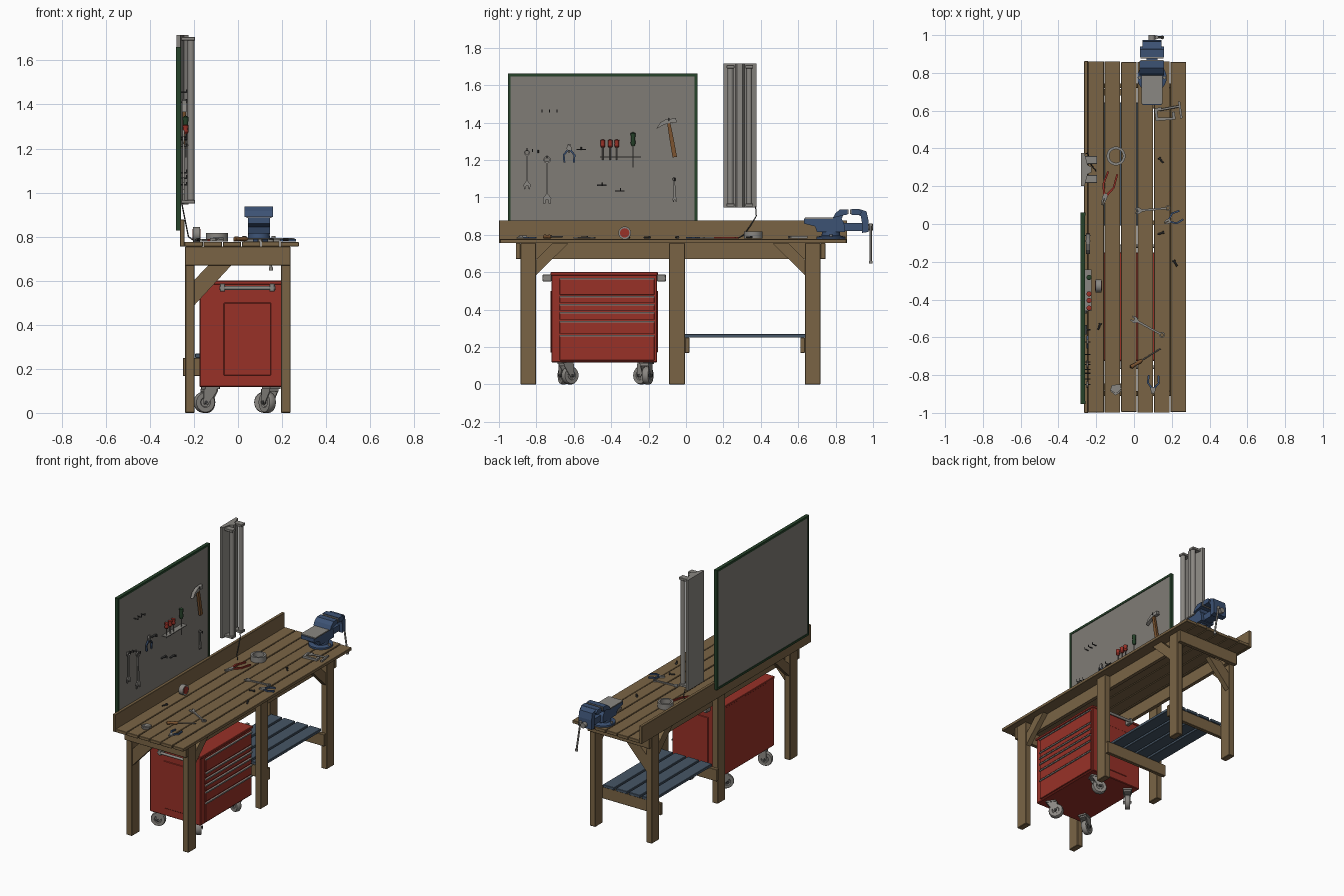
import bpy, bmesh, math, random
from mathutils import Matrix, Vector
random.seed(4)
R, T = Matrix.Rotation, Matrix.Translation
rad = math.radians

def mat(name, r, g, b):
    m = bpy.data.materials.new(name)
    m.diffuse_color = [((c / 255 + .055) / 1.055) ** 2.4 for c in (r, g, b)] + [1]
    return m

wood = mat("brown wood", 122, 100, 69)
red = mat("red paint", 152, 49, 39)
blue = mat("blue paint", 60, 82, 116)
steel = mat("light grey metal", 138, 135, 130)
board = mat("grey pegboard", 128, 124, 118)
green = mat("dark green", 38, 66, 42)
slate = mat("slate blue wood", 70, 86, 102)
dark = mat("dark grey", 62, 62, 62)
tan = mat("tool handle wood", 124, 84, 48)

def finish(bm, name, m, smooth=False):
    bmesh.ops.remove_doubles(bm, verts=bm.verts, dist=1e-5)
    bmesh.ops.recalc_face_normals(bm, faces=bm.faces)
    me = bpy.data.meshes.new(name)
    bm.to_mesh(me)
    bm.free()
    me.materials.append(m)
    o = bpy.data.objects.new(name, me)
    bpy.context.collection.objects.link(o)
    if smooth:
        bpy.context.view_layer.objects.active = o
        o.select_set(True)
        bpy.ops.object.shade_smooth_by_angle(angle=rad(40))
        o.select_set(False)
    return o

def box(name, x0, x1, y0, y1, z0, z1, m, bevel=0, M=Matrix()):
    bm = bmesh.new()
    c = T(((x0 + x1) / 2, (y0 + y1) / 2, (z0 + z1) / 2))
    bmesh.ops.create_cube(bm, size=1, matrix=M @ c @ Matrix.Diagonal((x1 - x0, y1 - y0, z1 - z0, 1)))
    if bevel:
        bmesh.ops.bevel(bm, geom=bm.edges[:], offset=bevel, segments=1, affect='EDGES')
    return finish(bm, name, m)

def prism(name, pts, M, t, m):
    """Flat outline in local XY, extruded t along local Z."""
    bm = bmesh.new()
    f = bm.faces.new([bm.verts.new((x, y, 0)) for x, y in pts])
    new = bmesh.ops.extrude_face_region(bm, geom=[f])['geom']
    bmesh.ops.translate(bm, vec=(0, 0, t), verts=[v for v in new if isinstance(v, bmesh.types.BMVert)])
    bm.transform(M)
    return finish(bm, name, m)

def lathe(name, prof, M, m, seg=24):
    """Closed (radius, height) profile turned round local Z."""
    bm = bmesh.new()
    n = len(prof)
    g = [[bm.verts.new(M @ Vector((r * math.cos(a), r * math.sin(a), h))) for r, h in prof]
         for a in (2 * math.pi * i / seg for i in range(seg))]
    for i in range(seg):
        for j in range(n):
            a, b = g[i], g[(i + 1) % seg]
            bm.faces.new((a[j], b[j], b[(j + 1) % n], a[(j + 1) % n]))
    return finish(bm, name, m, True)

def cyl(name, p0, p1, r, m, M=Matrix(), seg=16):
    p0, d = Vector(p0), Vector(p1) - Vector(p0)
    Q = M @ T(p0) @ d.to_track_quat('Z', 'Y').to_matrix().to_4x4()
    return lathe(name, [(0, 0), (r, 0), (r, d.length), (0, d.length)], Q, m, seg)

YZ = Matrix(((0, 0, 1, 0), (1, 0, 0, 0), (0, 1, 0, 0), (0, 0, 0, 1)))   # local X->y, Y->z, Z->x
XZ = Matrix(((1, 0, 0, 0), (0, 0, -1, 0), (0, 1, 0, 0), (0, 0, 0, 1)))  # local X->x, Y->z, Z->-y
def bench(x, y, a=0): return T((x, y, .779)) @ R(rad(a), 4, 'Z')
def wall(y, z, a=90): return T((-.252, y, z)) @ YZ @ R(rad(a), 4, 'Z')

# Bench top planks and back board
for i in range(6):
    x = -.243 + i * .0872
    box("top_plank", x, x + .083, -1 + random.uniform(0, .006), .862 - random.uniform(0, .006),
        .755, .778 - random.uniform(0, .003), wood, .002)
box("back_board", -.264, -.243, -1, .862, .755, .877, wood, .002)

# Legs, aprons and braces
for y in (-.843, -.048, .677):
    for x0, x1 in ((-.24, -.197), (.195, .238)):
        box("leg", x0, x1, y - .042, y + .042, 0, .755, wood, .003)
for x0, x1 in ((-.197, -.172), (.17, .195)):
    box("long_apron", x0, x1, -.885, .72, .67, .755, wood)
for y0, y1 in ((-.91, -.885), (.72, .745)):
    box("end_apron", -.24, .238, y0, y1, .67, .755, wood, .002)
for x in (-.235, .197):
    for s, y in ((1, -.801), (-1, .635)):
        prism("long_brace", [(y, .585), (y + s * .17, .752), (y + s * .085, .752), (y, .668)],
              T((x, 0, 0)) @ YZ, .036, wood)
for y in (-.845, .715):
    prism("end_brace", [(-.197, .49), (-.03, .67), (-.135, .67), (-.197, .605)],
          T((0, y, 0)) @ XZ, .036, wood)

# Low shelf
for y0, y1 in ((-.006, .018), (.611, .635)):
    box("shelf_support", -.25, .235, y0, y1, .168, .25, wood, .002)
for i in range(4):
    x = -.195 + i * .1
    box("shelf_slat", x, x + .086, -.008, .642, .25, .269, slate, .002)

# Red tool cabinet
box("cabinet_body", -.175, .215, -.72, -.155, .118, .59, red, .004)
box("cabinet_lid", -.178, .222, -.724, -.151, .583, .6, red, .003)
zs = [.125, .267, .342, .39, .433, .475, .572]
for z0, z1 in zip(zs, zs[1:]):
    box("drawer", .21, .224, -.675, -.168, z0 + .004, z1 - .003, red, .002)
    box("drawer_pull", .22, .231, -.675, -.168, z1 - .011, z1 - .002, steel)
for y, s in ((-.72, -1), (-.155, 1)):
    ya, yb = sorted((y - .001 * s, y + .005 * s))
    box("side_panel", -.065, .15, ya, yb, .17, .5, red, .003)
    yc = y + s * .038
    cyl("side_handle", (-.085, yc, .567), (.17, yc, .567), .009, steel)
    for x in (-.07, .155):
        ya, yb = sorted((y, yc + s * .009))
        box("handle_bracket", x - .012, x + .012, ya, yb, .55, .588, steel, .003)

# Swivel casters
wheel = [(0, -.012), (.02, -.012), (.024, -.017), (.044, -.017), (.048, -.01),
         (.048, .01), (.044, .017), (.024, .017), (.02, .012), (0, .012)]
for x, y, a in ((-.125, -.645, 200), (.15, -.645, 125), (-.125, -.215, 230), (.15, -.215, 160)):
    M = T((x, y, 0)) @ R(rad(a), 4, 'Z')
    lathe("caster_wheel", wheel, M @ T((.03, 0, .048)) @ R(rad(90), 4, 'X'), steel)
    box("caster_plate", -.033, .033, -.028, .028, .108, .12, steel, 0, M)
    box("caster_crown", -.024, .04, -.024, .024, .098, .108, steel, 0, M)
    for s in (-.02, .024):
        prism("caster_fork", [(-.024, .1), (.04, .1), (.042, .04), (.022, .036)], M @ T((0, s, 0)) @ XZ, .004, steel)
    cyl("caster_axle", (.03, -.027, .048), (.03, .027, .048), .008, dark, M)

# Pegboard with green frame
box("pegboard", -.279, -.262, -.945, .055, .835, 1.655, board)
for y0, y1 in ((-.952, -.937), (.046, .061)):
    box("board_frame_side", -.282, -.258, y0, y1, .828, 1.662, green)
for z0, z1 in ((.828, .843), (1.647, 1.662)):
    box("board_frame_rail", -.282, -.2585, -.937, .046, z0, z1, green)

# Twin tube lamp
prism("lamp_housing", [(-.28, .2), (-.28, .376), (-.262, .376), (-.245, .312), (-.225, .302),
                       (-.225, .274), (-.245, .264), (-.262, .2)], T((0, 0, .945)), .77, steel)
for y in (.238, .338):
    cyl("lamp_tube", (-.213, y, .96), (-.213, y, 1.7), .016, steel)
    for z in (.95, 1.69):
        box("tube_holder", -.268, -.195, y - .021, y + .021, z, z + .017, steel, .002)
cable = [(-.255, .372, .95), (-.245, .376, .9), (-.235, .345, .85), (-.225, .31, .8), (-.2, .28, .782)]
for p, q in zip(cable, cable[1:]):
    cyl("lamp_cable", p, q, .003, dark, seg=8)

# Bench vise
V = T((.095, 0, 0)) @ YZ
def vise(name, pts, w, m=blue): return prism(name, pts, V @ T((0, 0, -w / 2)), w, m)
lathe("vise_base", [(0, .777), (.078, .777), (.078, .789), (.05, .795), (.047, .83), (0, .83)],
      T((.095, .775, 0)), blue)
for s in (-1, 1):
    cyl("vise_bolt", (.095 + s * .066, .775, .78), (.095 + s * .066, .775, .802), .009, steel)
vise("vise_body", [(.63, .886), (.785, .886), (.8, .915), (.825, .93), (.862, .93), (.862, .91), (.84, .905),
                   (.832, .885), (.845, .865), (.85, .815), (.7, .815), (.69, .845), (.63, .86)], .1)
vise("vise_rear_jaw", [(.785, .89), (.8, .917), (.825, .936), (.864, .936), (.864, .908), (.835, .903)], .13)
vise("vise_anvil", [(.635, .884), (.635, .892), (.785, .892), (.785, .884)], .112, steel)
vise("vise_front_jaw", [(.884, .936), (.93, .936), (.965, .925), (.975, .88), (.975, .815), (.94, .81), (.94, .87),
                        (.935, .9), (.915, .908), (.884, .908)], .1)
vise("vise_front_head", [(.884, .938), (.925, .938), (.94, .92), (.93, .905), (.884, .905)], .125)
for y in (.86, .877):
    vise("jaw_plate", [(y, .91), (y, .934), (y + .009, .934), (y + .009, .91)], .12, steel)
vise("vise_slide", [(.78, .82), (.78, .862), (.97, .862), (.97, .82)], .06)
cyl("vise_screw", (.095, .96, .84), (.095, 1, .84), .018, steel)
cyl("vise_handle", (.12, .988, .86), (.15, .988, .66), .006, steel)
for p in ((.12, .988, .86), (.15, .988, .66)):
    cyl("handle_knob", p, (p[0], p[1], p[2] - .014), .01, steel)

# Hand tool builders (tool lies along local X)
def wrench(M, L):
    s, t = L / .2, .008
    prism("wrench_shaft", [(.02 * s, -.006), (L - .02 * s, -.005), (L - .02 * s, .005), (.02 * s, .006)], M, t, steel)
    prism("wrench_jaw", [(-.018 * s, .016 * s), (-.014 * s, .007 * s), (0, .007 * s), (0, -.007 * s), (-.014 * s, -.007 * s),
          (-.018 * s, -.016 * s), (.008 * s, -.02 * s), (.026 * s, -.007), (.026 * s, .007), (.008 * s, .02 * s)], M, t, steel)
    lathe("wrench_ring", [(.017 * s, 0), (.017 * s, t), (.01 * s, t), (.01 * s, 0)], M @ T((L - .012 * s, 0, 0)), steel, 12)

def driver(M, L, m, r=.011):
    cyl("driver_shaft", (0, 0, r), (L * .6, 0, r), .0035, steel, M, 8)
    lathe("driver_handle", [(0, 0), (r * .6, 0), (r, L * .08), (r * .8, L * .2), (r, L * .36), (0, L * .4)],
          M @ T((L * .6, 0, r)) @ R(rad(90), 4, 'Y'), m, 10)

def pliers(M, L, m):
    for s in (-1, 1):
        prism("pliers_grip", [(L * .36, s * .004), (L * .6, s * .024), (L, s * .02), (L, s * .03),
                              (L * .58, s * .034), (L * .3, s * .012)], M, .01, m)
        prism("pliers_jaw", [(0, s * .001), (0, s * .006), (L * .2, s * .013), (L * .38, s * .012), (L * .36, 0)], M, .01, steel)

# Tools on the pegboard
for y, z, a, L in ((-.85, 1.06, 90, .19), (-.743, .985, 90, .23)):
    wrench(wall(y, z, a), L)
wrench(wall(-.06, .985, 92), .12)
pliers(wall(-.625, 1.285, 270), .1, blue)
for y in (-.445, -.405, -.37):
    driver(wall(y, 1.2), .11, red, .014)
driver(wall(-.283, 1.16), .19, green, .014)
H = wall(-.06, 1.215, 100)
prism("hammer_handle", [(0, -.012), (0, .012), (.1, .011), (.195, .008), (.195, -.008), (.1, -.011)], H, .016, tan)
prism("hammer_head", [(.183, .012), (.186, -.018), (.18, -.02), (.18, -.042), (.205, -.042), (.205, -.02), (.208, .01),
                      (.195, .045), (.165, .072), (.178, .035)], H @ T((0, 0, -.003)), .022, steel)
box("tool_rack", -.262, -.225, -.46, -.24, 1.212, 1.218, steel)
for y, z in ((-.77, 1.455), (-.73, 1.455), (-.69, 1.455), (-.85, 1.25), (-.82, 1.245), (-.79, 1.24), (-.743, 1.21), (-.625, 1.24),
             (-.56, 1.255), (-.45, 1.065), (-.35, 1.035), (-.09, 1.41), (-.06, 1.09)):
    cyl("peg_hook", (-.264, y, z), (-.232, y, z), .003, dark, seg=8)
    cyl("peg_hook_tip", (-.232, y, z - .002), (-.232, y, z + .014), .003, dark, seg=8)
for y, z in ((-.56, 1.255), (-.45, 1.065), (-.355, 1.033)):
    box("hook_plate", -.262, -.25, y - .025, y + .025, z - .003, z + .003, dark)

# Tools on the bench
lathe("tape_roll", [(.05, 0), (.05, .038), (.036, .038), (.036, 0)], bench(-.095, .36), steel, 32)
pliers(bench(-.168, .1, 72), .18, red)
wrench(bench(.02, .07, 5), .17)
wrench(bench(0, -.505, -29), .18)
driver(bench(.14, -.66, 212), .19, tan)
pliers(bench(.1, -.9, 88), .1, blue)
pliers(bench(.16, .005, 25), .1, blue)
cyl("tape_measure", (-.205, -.328, .81), (-.172, -.328, .81), .034, steel, seg=24)
cyl("tape_measure_face", (-.17, -.328, .81), (-.207, -.328, .81), .025, red, seg=24)
C = bench(.18, .59, 8)
prism("clamp_frame", [(-.07, .03), (-.03, .035), (-.03, .02), (-.055, .015), (-.055, -.02), (.02, -.028), (.02, .0),
                      (.035, .0), (.035, -.042), (-.07, -.035)], C, .014, steel)
cyl("clamp_screw", (-.04, .02, .008), (.07, .025, .008), .006, steel, C)
box("clamp_bar", .06, .072, -.04, .05, .002, .014, steel, 0, C)
for i in range(4):
    prism("scrap_piece", [(-.025, 0), (-.01, .02), (.02, .018), (.025, -.01), (0, -.022)],
          bench(-.1 + .012 * (i % 2), -.885 + i * .006, i * 75), .006 + .004 * i, steel)
for x, y, a in ((-.19, -.32, 60), (-.185, -.545, 70), (.14, -.05, 20), (.22, -.21, 120), (.145, .335, 130)):
    cyl("loose_bolt", (-.016, 0, .007), (.016, 0, .007), .005, dark, bench(x, y, a), 8)
    cyl("loose_bolt_head", (.014, 0, .008), (.021, 0, .008), .008, dark, bench(x, y, a), 6)
